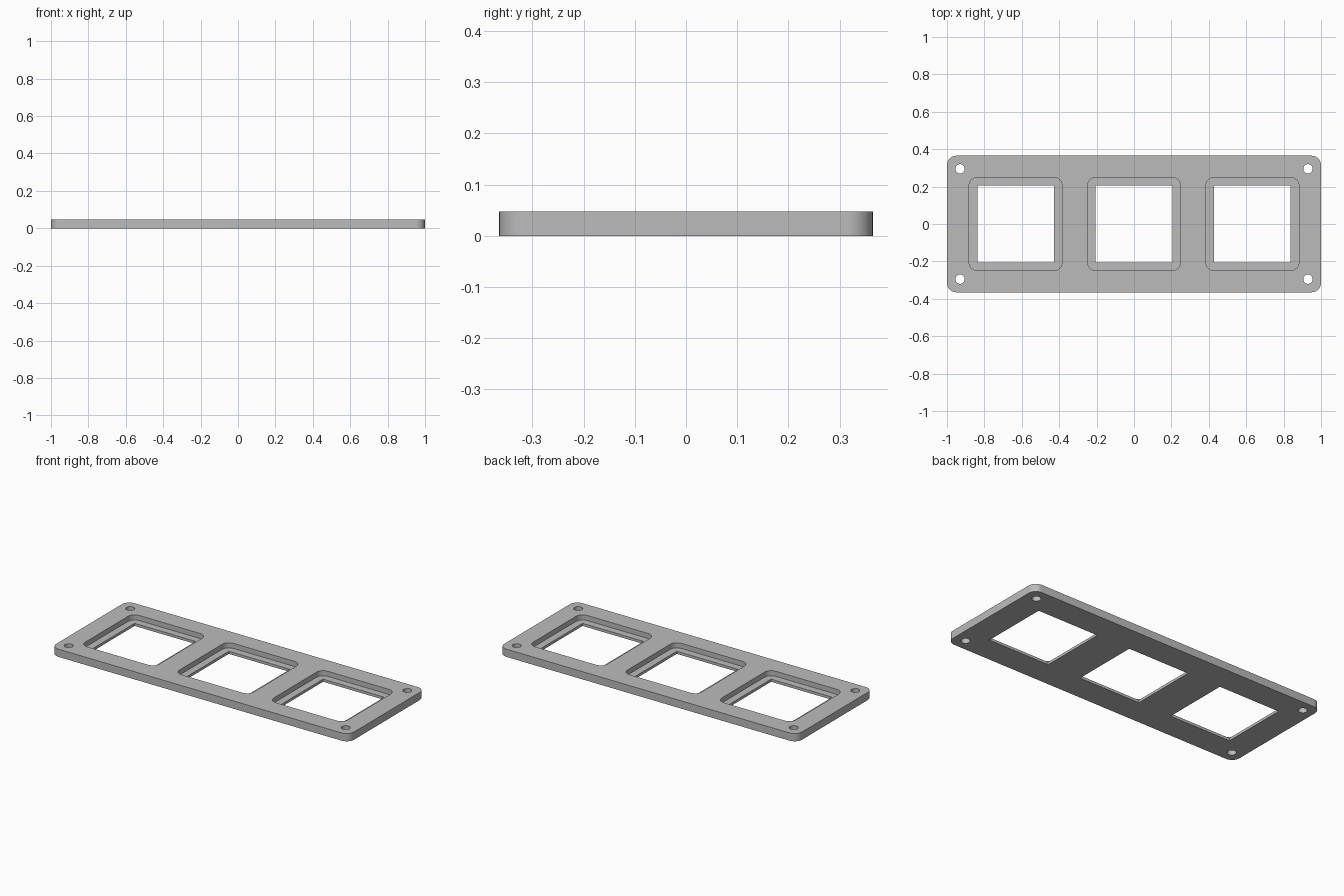
import bpy
import bmesh
import math

cube = bpy.data.objects.get("Cube")
if cube:
    bpy.data.objects.remove(cube, do_unlink=True)

THICK = 0.047
LEDGE = 0.016      # height of the ledge around each opening
PITCH = 0.633      # spacing of the three windows

grey = bpy.data.materials.new("plain grey")
grey.use_nodes = True
grey.diffuse_color = (0.5, 0.5, 0.5, 1)
grey.node_tree.nodes["Principled BSDF"].inputs["Base Color"].default_value = (0.5, 0.5, 0.5, 1)


def rounded_outline(hx, hy, r, steps):
    """Counter-clockwise rectangle with arc corners."""
    if r == 0:
        return [(hx, hy), (-hx, hy), (-hx, -hy), (hx, -hy)]
    points = []
    for q, (sx, sy) in enumerate([(1, 1), (-1, 1), (-1, -1), (1, -1)]):
        for i in range(steps + 1):
            a = math.pi / 2 * (q + i / steps)
            points.append((sx * (hx - r) + r * math.cos(a),
                           sy * (hy - r) + r * math.sin(a)))
    return points


def prism(name, outline, z0, z1, x=0, y=0):
    """Extrude an outline between two heights."""
    bm = bmesh.new()
    base = bm.faces.new([bm.verts.new((x + px, y + py, z0)) for px, py in outline])
    top = bmesh.ops.extrude_face_region(bm, geom=[base])["geom"]
    bmesh.ops.translate(bm, vec=(0, 0, z1 - z0),
                        verts=[g for g in top if isinstance(g, bmesh.types.BMVert)])
    bmesh.ops.recalc_face_normals(bm, faces=bm.faces)
    mesh = bpy.data.meshes.new(name)
    bm.to_mesh(mesh)
    bm.free()
    mesh.materials.append(grey)
    obj = bpy.data.objects.new(name, mesh)
    bpy.context.collection.objects.link(obj)
    return obj


# Frame plate with rounded corners
plate = prism("frame_plate", rounded_outline(1, 0.365, 0.05, 10), 0, THICK)

# Stepped windows: wide rounded recess above a smaller square opening
cutters = []
for col in (-1, 0, 1):
    cutters.append(prism("recess_cutter", rounded_outline(0.249, 0.249, 0.045, 8),
                         LEDGE, THICK + 0.1, col * PITCH))
    cutters.append(prism("opening_cutter", rounded_outline(0.205, 0.205, 0, 1),
                         -0.1, LEDGE + 0.01, col * PITCH))

# Screw holes in the corners
circle = [(0.025 * math.cos(math.tau * i / 32), 0.025 * math.sin(math.tau * i / 32))
          for i in range(32)]
for sx in (-1, 1):
    for sy in (-1, 1):
        cutters.append(prism("screw_hole_cutter", circle, -0.1, THICK + 0.1,
                             sx * 0.93, sy * 0.295))

# Cut the plate, then drop the cutters
for cutter in cutters:
    mod = plate.modifiers.new("cut", 'BOOLEAN')
    mod.operation = 'DIFFERENCE'
    mod.solver = 'EXACT'
    mod.object = cutter
    cutter.hide_render = True

bpy.context.view_layer.objects.active = plate
plate.select_set(True)
for mod in list(plate.modifiers):
    bpy.ops.object.modifier_apply(modifier=mod.name)
for cutter in cutters:
    bpy.data.objects.remove(cutter, do_unlink=True)
bpy.ops.object.shade_smooth_by_angle(angle=math.radians(30))
